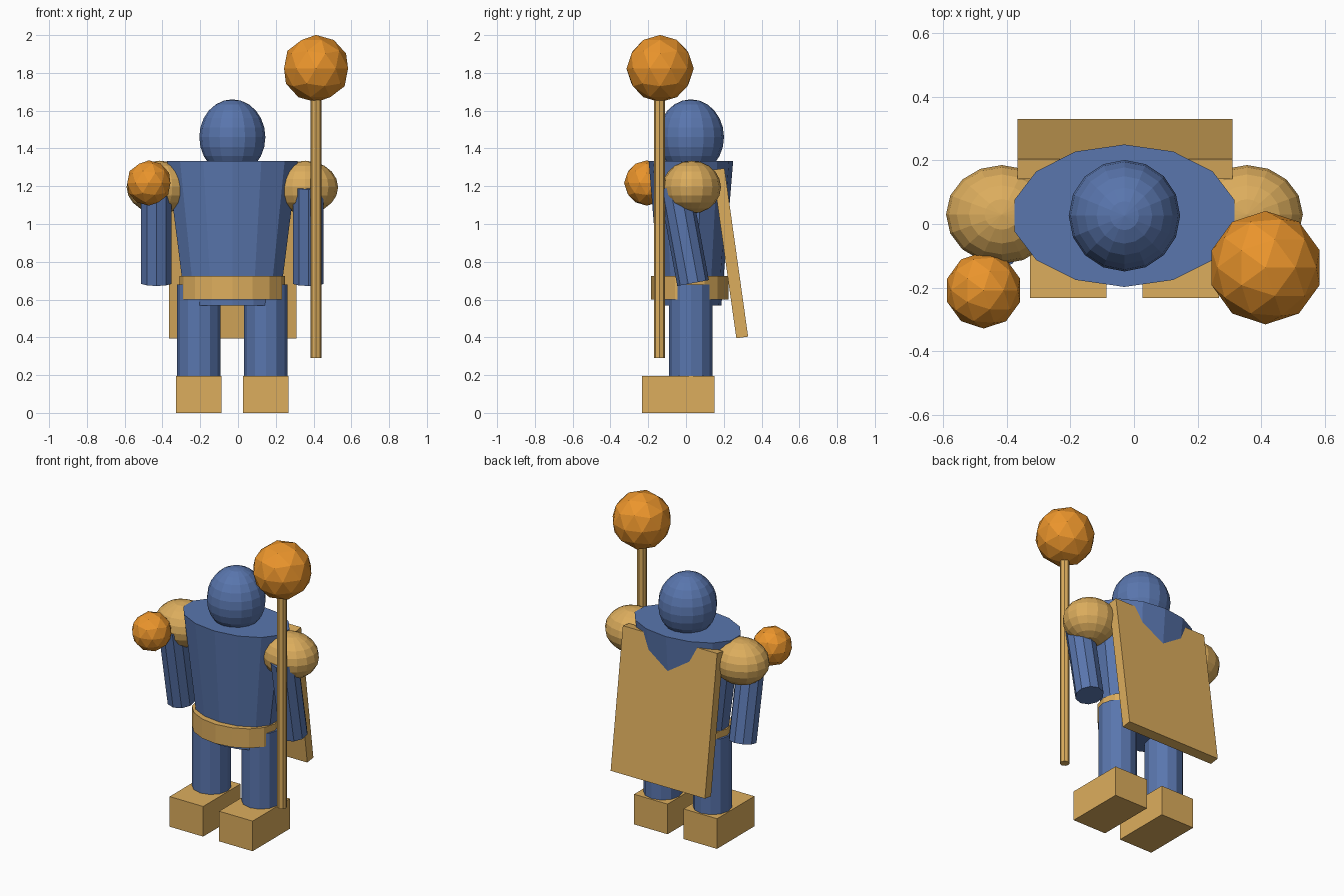
import bpy, math

if "Cube" in bpy.data.objects:
    bpy.data.objects.remove(bpy.data.objects["Cube"])

CX, CY = -0.03, 0.026  # body axis


def material(name, rgb):
    m = bpy.data.materials.new(name)
    m.diffuse_color = (*rgb, 1)
    m.use_nodes = True
    m.node_tree.nodes["Principled BSDF"].inputs["Base Color"].default_value = m.diffuse_color
    return m


BLUE = material("blue_cloth", (0.10, 0.18, 0.42))
TAN = material("tan_trim", (0.72, 0.42, 0.11))
ORANGE = material("orange_orb", (0.83, 0.30, 0.025))


def finish(name, mat, scale=(1, 1, 1), tilt=0):
    o = bpy.context.object
    o.name = o.data.name = name
    o.scale = scale
    o.rotation_euler.x = math.radians(tilt)
    o.data.materials.append(mat)
    return o


def box(name, loc, size, mat, tilt=0):
    bpy.ops.mesh.primitive_cube_add(size=1, location=loc)
    return finish(name, mat, size, tilt)


def prism(name, loc, rx, ry, height, sides, mat, tilt=0, bottom=1.0):
    bpy.ops.mesh.primitive_cone_add(vertices=sides, radius1=bottom, radius2=1,
                                    depth=height, location=loc)
    return finish(name, mat, (rx, ry, 1), tilt)


def ball(name, loc, radii, mat, segments=16, rings=12):
    bpy.ops.mesh.primitive_uv_sphere_add(segments=segments, ring_count=rings,
                                         radius=1, location=loc)
    return finish(name, mat, radii)


def orb(name, loc, r):
    bpy.ops.mesh.primitive_ico_sphere_add(subdivisions=2, radius=r, location=loc)
    return finish(name, ORANGE)


# Head, tapered torso and belt
ball("head", (CX, CY, 1.46), (0.175, 0.175, 0.20), BLUE)
prism("torso", (CX, CY, 0.95), 0.354, 0.2235, 0.765, 14, BLUE, bottom=0.72)
prism("belt", (CX, 0.02, 0.662), 0.28, 0.206, 0.125, 16, TAN)

# Limbs on both sides
for side, s in (("left", -1), ("right", 1)):
    prism(side + "_leg", (CX + s * 0.177, CY, 0.341), 0.115, 0.115, 0.68, 12, BLUE)
    box(side + "_boot", (CX + s * 0.177, -0.041, 0.0975), (0.24, 0.382, 0.195), TAN)
    ball(side + "_shoulder", (CX + s * 0.385, 0.03, 1.195), (0.175, 0.155, 0.14),
         TAN, 16, 10)
    prism(side + "_arm", (CX + s * 0.402, -0.01, 0.943), 0.085, 0.085, 0.52, 10,
          BLUE, tilt=10.5)

# Slanted back cape
box("cape", (-0.028, 0.235, 0.845), (0.675, 0.063, 0.90), TAN, tilt=8)

# Staff with large orb, and small floating orb
prism("staff", (0.413, -0.14, 1.0), 0.029, 0.029, 1.42, 8, TAN)
orb("staff_orb", (0.413, -0.137, 1.823), 0.178)
orb("hand_orb", (-0.472, -0.208, 1.217), 0.12)
